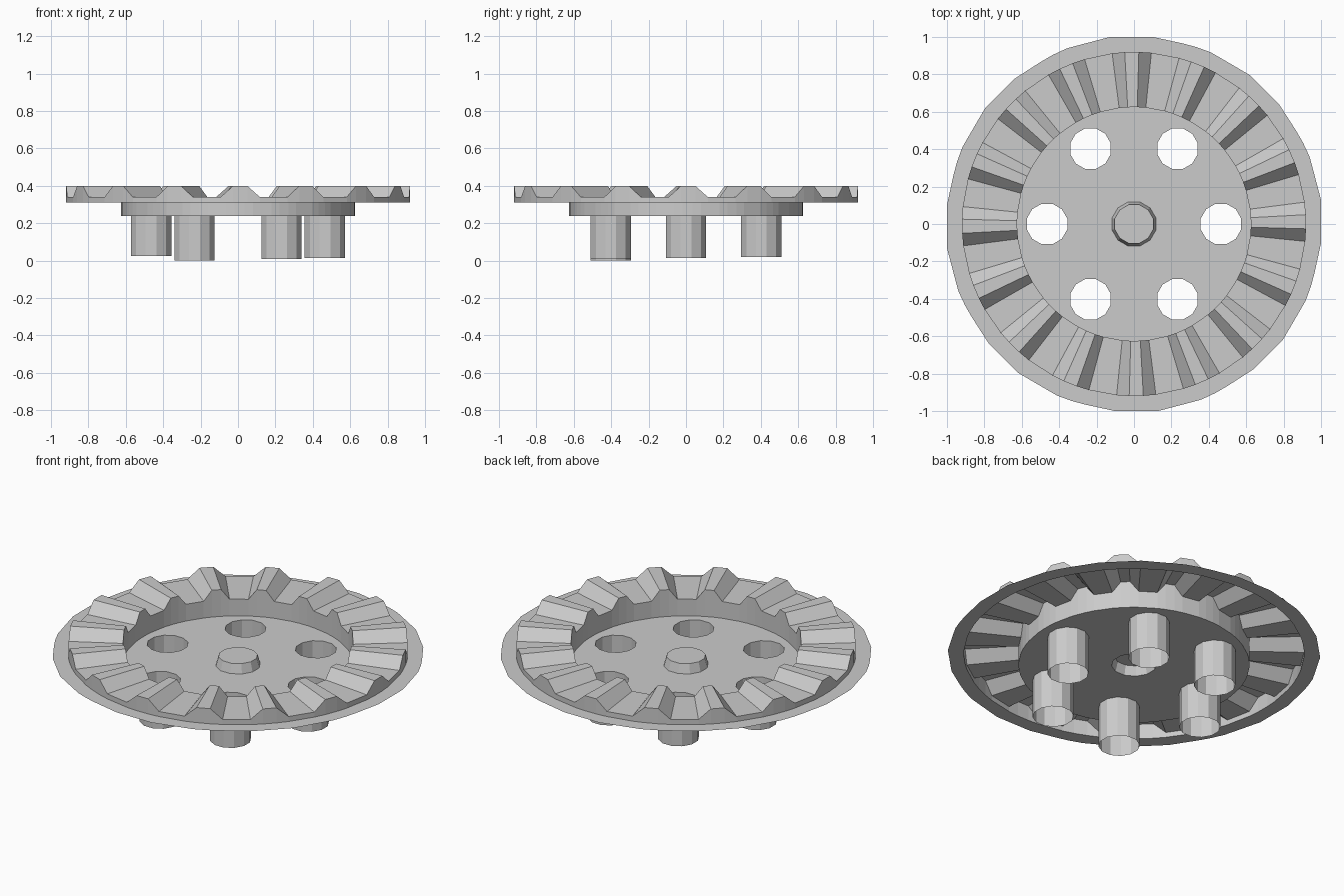
import bpy, bmesh
from math import sin, cos, radians, pi

cube = bpy.data.objects.get("Cube")
if cube:
    bpy.data.objects.remove(cube, do_unlink=True)

grey = bpy.data.materials.new("light_grey")
grey.use_nodes = True
colour = (0.6, 0.6, 0.6, 1)
grey.diffuse_color = colour
grey.node_tree.nodes["Principled BSDF"].inputs["Base Color"].default_value = colour

TEETH = 16
DISH_R, RIM_R = 0.625, 0.92
FLOOR_Z, FLANGE_Z, VALLEY_Z, CREST_Z = 0.24, 0.31, 0.34, 0.4
HUB_R, TUBE_R, TUBE_RING = 0.122, 0.112, 0.465

# Four corners per tooth: foot, crest, crest, foot
tooth = [(-6.55, VALLEY_Z), (-2.35, CREST_Z), (2.35, CREST_Z), (6.55, VALLEY_Z)]
corners = [(radians(0.75 + a + k * 360 / TEETH), z) for k in range(TEETH) for a, z in tooth]


def circle(r, z, sides=12, cx=0, cy=0, turn=pi / 12):
    return [(cx + r * cos(turn + 2 * pi * i / sides),
             cy + r * sin(turn + 2 * pi * i / sides), z) for i in range(sides)]


def ring(r, z=None):
    """Loop through the tooth corners, level at z or following the teeth."""
    return [(r * cos(a), r * sin(a), h if z is None else z) for a, h in corners]


def finish(name, bm):
    mesh = bpy.data.meshes.new(name)
    bm.to_mesh(mesh)
    bm.free()
    mesh.materials.append(grey)
    bpy.context.collection.objects.link(bpy.data.objects.new(name, mesh))


def skin(name, loops, cap=False):
    """Join successive loops with quads, optionally closing the last one."""
    bm = bmesh.new()
    rows = [[bm.verts.new(p) for p in loop] for loop in loops]
    n = len(rows[0])
    for low, high in zip(rows, rows[1:]):
        for i in range(n):
            j = (i + 1) % n
            bm.faces.new((low[i], low[j], high[j], high[i]))
    if cap:
        bm.faces.new(rows[-1])
    finish(name, bm)


# Thin flange with 24 straight sides
edge = []
for a, _ in corners:
    off = (a + pi / 24) % (pi / 12) - pi / 24
    edge.append((cos(a) / cos(off), sin(a) / cos(off), FLANGE_Z))
skin("outer_flange", [edge, ring(RIM_R, FLANGE_Z)])

# Toothed crown and the dish wall below it
skin("toothed_crown", [ring(RIM_R, FLANGE_Z), ring(RIM_R), ring(DISH_R)])
skin("dish_wall", [ring(DISH_R, FLOOR_Z), ring(DISH_R)])

# Hollow raised hub
skin("center_hub", [circle(HUB_R, FLOOR_Z), circle(0.107, FLOOR_Z + 0.055)], cap=True)

# Open tubes hanging below the floor, each slightly different in length
holes = [circle(HUB_R, FLOOR_Z)]
for i, bottom in enumerate([0.015, 0.02, 0.02, 0.025, 0, 0.01]):
    cx, cy = TUBE_RING * cos(i * pi / 3), TUBE_RING * sin(i * pi / 3)
    top = circle(TUBE_R, FLOOR_Z, cx=cx, cy=cy)
    skin(f"tube_{i + 1}", [circle(TUBE_R, bottom, cx=cx, cy=cy), top])
    holes.append(top)

# Dish floor pierced by the tubes and hub
bm = bmesh.new()
edges = []
for loop in [ring(DISH_R, FLOOR_Z)] + holes:
    vs = [bm.verts.new(p) for p in loop]
    edges += [bm.edges.new((vs[i - 1], vs[i])) for i in range(len(vs))]
bmesh.ops.triangle_fill(bm, use_beauty=True, use_dissolve=False, edges=edges, normal=(0, 0, 1))
for f in bm.faces:
    f.normal_update()
    if f.normal.z < 0:
        f.normal_flip()
finish("dish_floor", bm)
